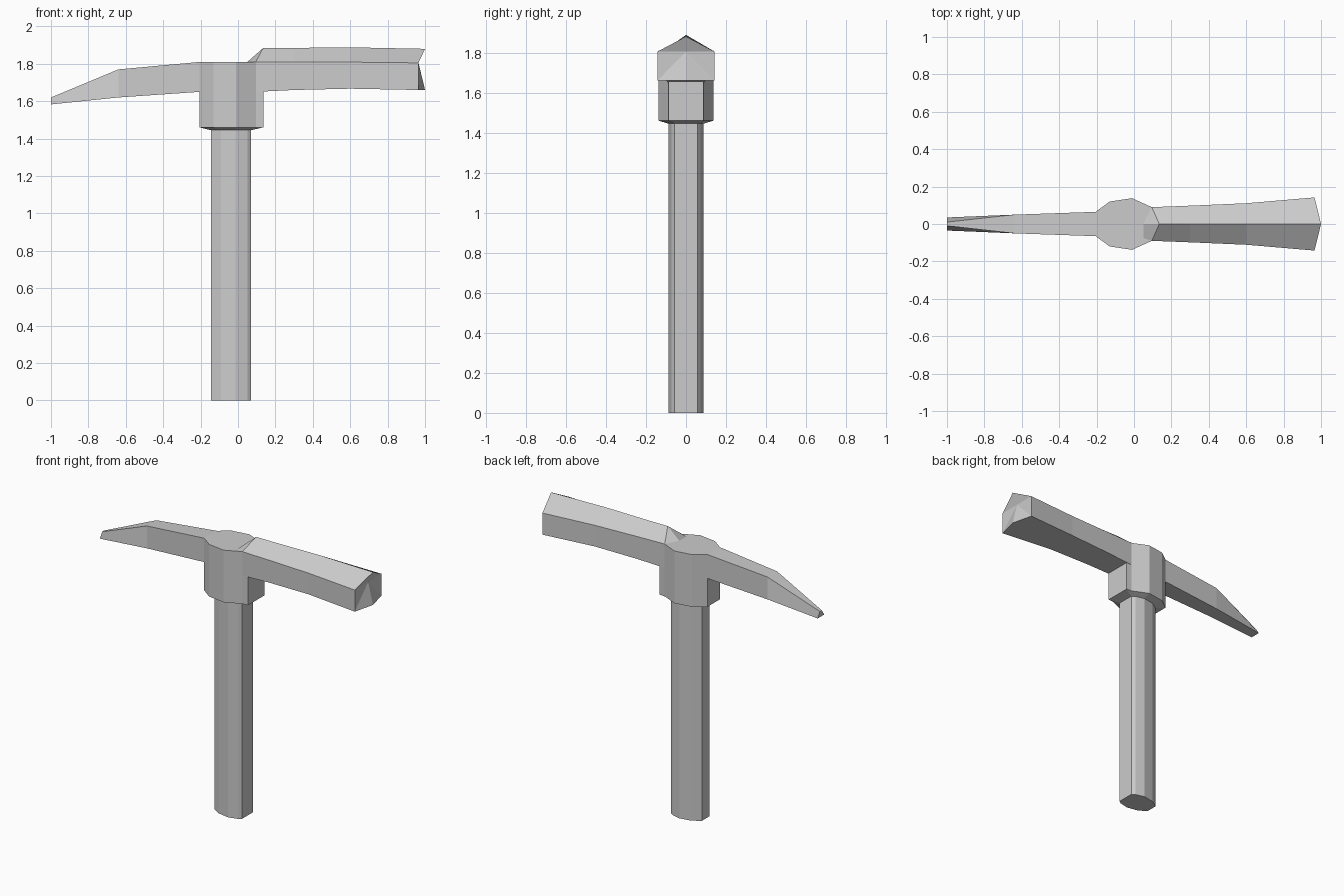
import bpy, bmesh

if "Cube" in bpy.data.objects:
    bpy.data.objects.remove(bpy.data.objects["Cube"])


def loft(name, rings, end_point=None):
    """Skin a list of equal-length point rings; the end cap may fan to a point."""
    bm = bmesh.new()
    vs = [[bm.verts.new(p) for p in ring] for ring in rings]
    n = len(vs[0])
    for a, b in zip(vs, vs[1:]):
        for i in range(n):
            j = (i + 1) % n
            bm.faces.new((a[i], a[j], b[j], b[i]))
    bm.faces.new(vs[0])
    if end_point:
        c = bm.verts.new(end_point)
        for i in range(n):
            bm.faces.new((vs[-1][i], vs[-1][(i + 1) % n], c))
    else:
        bm.faces.new(vs[-1])
    bmesh.ops.recalc_face_normals(bm, faces=bm.faces)
    me = bpy.data.meshes.new(name)
    bm.to_mesh(me)
    bm.free()
    ob = bpy.data.objects.new(name, me)
    bpy.context.collection.objects.link(ob)
    return ob


def outline(half, z):
    """Mirror a half outline across y = 0 and place it at height z."""
    full = half + [(x, -y) for x, y in reversed(half)]
    return [(x, y, z) for x, y in full]


# Ten-sided outlines shared by handle and collar
handle_half = [(-.145, .04), (-.09, .074), (-.013, .088), (.05, .072), (.07, .057)]
collar_half = [(-.205, .065), (-.13, .12), (-.01, .138), (.095, .09), (.135, .088)]

# Wooden shaft
loft("handle", [outline(handle_half, 0), outline(handle_half, 1.47)])

# Socket around the top of the shaft, chamfered underneath
loft("collar", [outline(handle_half, 1.445), outline(collar_half, 1.46),
                outline(collar_half, 1.81)])


# Pick arm: x, half width below, half width above, bottom z, top z
def pick_ring(x, wb, wt, b, t):
    return [(x, -wb, b), (x, -wt, t), (x, wt, t), (x, wb, b)]


loft("pick_arm", [pick_ring(-.205, .065, .065, 1.65, 1.81),
                  pick_ring(-.64, .05, .05, 1.62, 1.77),
                  pick_ring(-1.0, .035, .01, 1.583, 1.62)])


# Hammer arm: side x, ridge x, bottom centre x, half width, bottom z, side z, ridge z
def hammer_ring(x, rx, bx, w, b, t, r):
    return [(bx, 0, b), (x, -w, b), (x, -w, t), (rx, 0, r), (x, w, t), (x, w, b)]


loft("hammer_arm", [hammer_ring(.05, .05, .05, .075, 1.65, 1.81, 1.81),
                    hammer_ring(.095, .135, .095, .09, 1.65, 1.81, 1.885),
                    hammer_ring(.3, .3, .3, .098, 1.66, 1.81, 1.885),
                    hammer_ring(.6, .6, .6, .111, 1.667, 1.809, 1.888),
                    hammer_ring(.965, 1.0, 1.0, .142, 1.66, 1.805, 1.88)],
     end_point=(.965, 0, 1.805))
